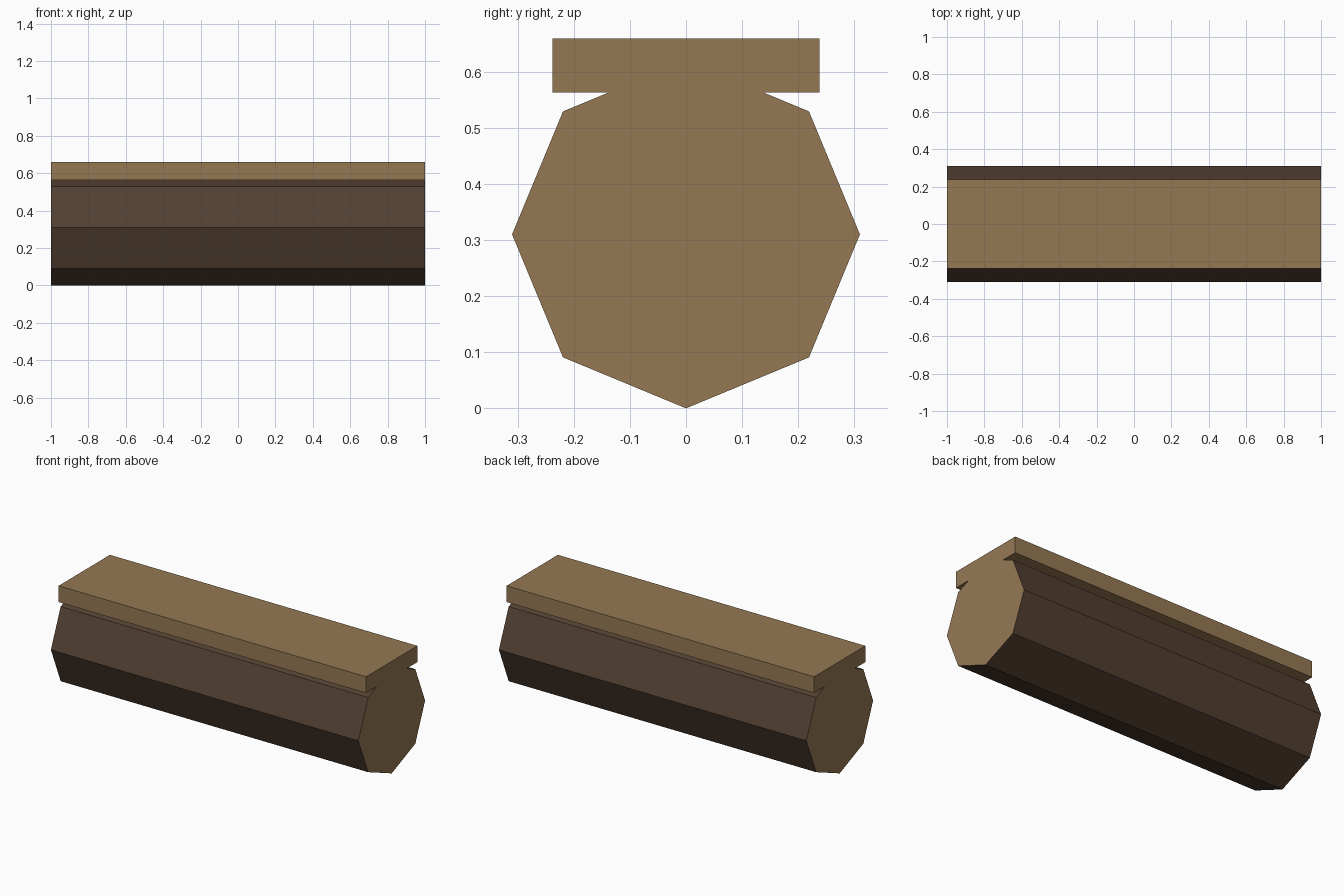
import bpy, bmesh, math

if "Cube" in bpy.data.objects:
    bpy.data.objects.remove(bpy.data.objects["Cube"])

HALF_LENGTH = 1.0
RADIUS = 0.31


def material(name, rgb):
    m = bpy.data.materials.new(name)
    m.diffuse_color = (*rgb, 1.0)
    m.use_nodes = True
    m.node_tree.nodes["Principled BSDF"].inputs["Base Color"].default_value = m.diffuse_color
    return m


cut_wood = material("cut wood", (0.30, 0.19, 0.088))
bark = material("bark", (0.085, 0.051, 0.032))


def extrude_along_x(name, profile, materials):
    """Prism with a (y, z) profile, running the full length along x."""
    bm = bmesh.new()
    face = bm.faces.new([bm.verts.new((-HALF_LENGTH, y, z)) for y, z in profile])
    result = bmesh.ops.extrude_face_region(bm, geom=[face], use_keep_orig=True)
    moved = [v for v in result["geom"] if isinstance(v, bmesh.types.BMVert)]
    bmesh.ops.translate(bm, verts=moved, vec=(2 * HALF_LENGTH, 0, 0))
    bmesh.ops.recalc_face_normals(bm, faces=bm.faces)
    # Second material, if any, goes on the long sides
    for f in bm.faces:
        f.material_index = 0 if abs(f.normal.x) > 0.5 else len(materials) - 1
    mesh = bpy.data.meshes.new(name)
    bm.to_mesh(mesh)
    bm.free()
    for m in materials:
        mesh.materials.append(m)
    obj = bpy.data.objects.new(name, mesh)
    bpy.context.collection.objects.link(obj)
    return obj


# Eight-sided log resting on one edge, bark outside and cut wood at the ends
octagon = [(RADIUS * math.sin(i * math.pi / 4),
            RADIUS - RADIUS * math.cos(i * math.pi / 4)) for i in range(8)]
extrude_along_x("log", octagon, [cut_wood, bark])

# Flat plank seat sunk onto the top of the log
w, low, high = 0.238, 0.563, 0.659
extrude_along_x("seat_plank", [(-w, low), (w, low), (w, high), (-w, high)], [cut_wood])
